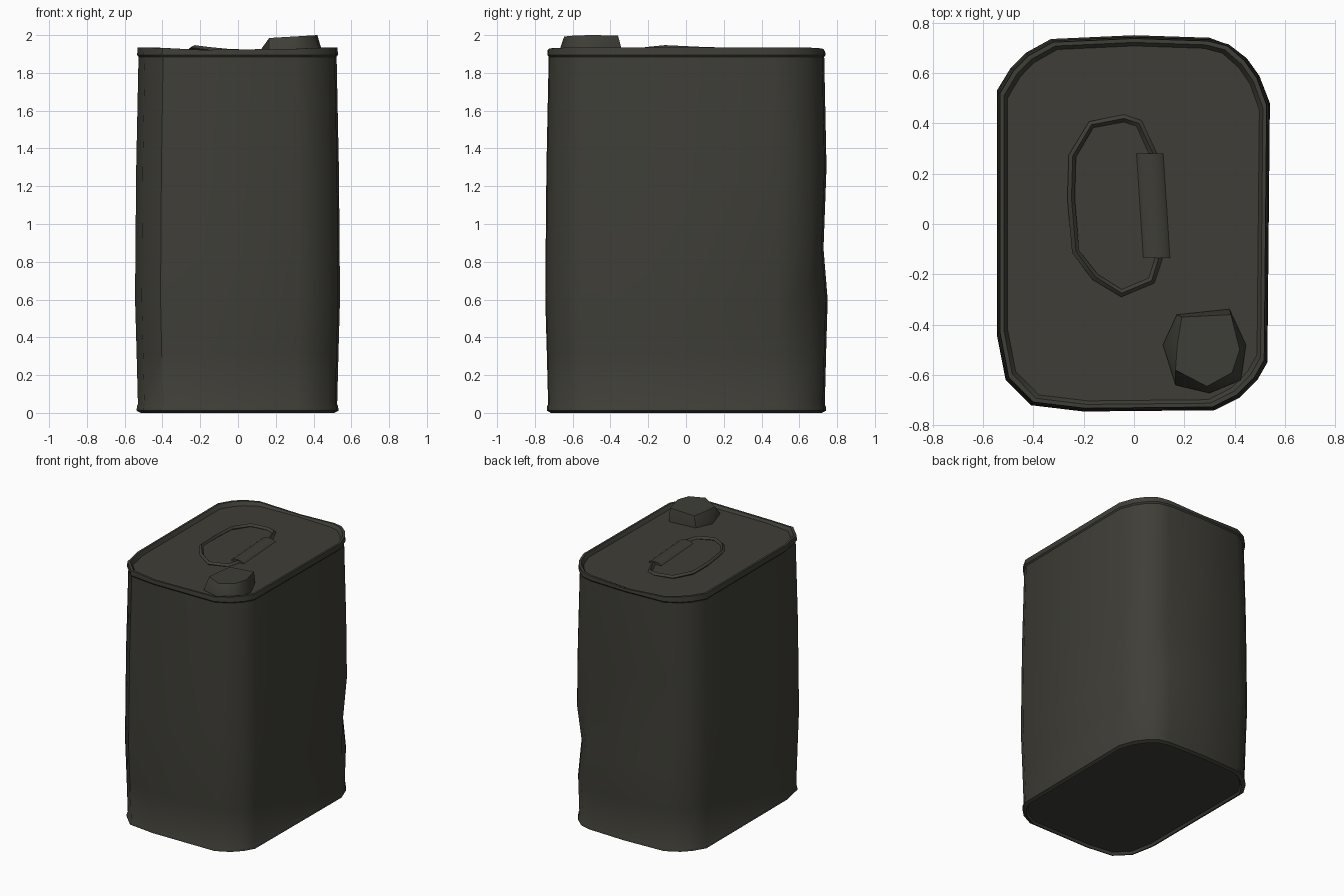
import bpy, bmesh, math

if "Cube" in bpy.data.objects:
    bpy.data.objects.remove(bpy.data.objects["Cube"])

olive = bpy.data.materials.new("dark olive grey")
olive.diffuse_color = (0.049, 0.048, 0.038, 1)
olive.use_nodes = True
olive.node_tree.nodes["Principled BSDF"].inputs["Base Color"].default_value = olive.diffuse_color


def finish(obj, angle):
    obj.data.materials.clear()
    obj.data.materials.append(olive)
    bpy.ops.object.select_all(action='DESELECT')
    obj.select_set(True)
    bpy.context.view_layer.objects.active = obj
    bpy.ops.object.shade_smooth_by_angle(angle=math.radians(angle))


def loft(name, rings, angle):
    """Skin a stack of equal-length point rings and close both ends."""
    bm = bmesh.new()
    loops = [[bm.verts.new(p) for p in ring] for ring in rings]
    n = len(loops[0])
    for a, b in zip(loops, loops[1:]):
        for i in range(n):
            j = (i + 1) % n
            bm.faces.new((a[i], a[j], b[j], b[i]))
    bm.faces.new(loops[0][::-1])
    bm.faces.new(loops[-1])
    bmesh.ops.recalc_face_normals(bm, faces=bm.faces[:])
    mesh = bpy.data.meshes.new(name)
    bm.to_mesh(mesh)
    bm.free()
    obj = bpy.data.objects.new(name, mesh)
    bpy.context.collection.objects.link(obj)
    finish(obj, angle)
    return obj


# Can body: one outline repeated at several heights, with folded rims
outline = [(-0.2, -0.745), (0.32, -0.74), (0.42, -0.69), (0.49, -0.62), (0.53, -0.55),
           (0.54, 0.48), (0.50, 0.59), (0.45, 0.66), (0.38, 0.72), (0.3, 0.74),
           (0.0, 0.75), (-0.33, 0.735), (-0.43, 0.68), (-0.49, 0.62), (-0.545, 0.53),
           (-0.545, -0.44), (-0.51, -0.62), (-0.41, -0.72)]
RIM = None
levels = [(0.018, -0.04), (0.0, -0.03), (0.012, -0.008), (0.035, -0.01), (0.045, -0.015),
          (0.32, -0.008), (0.6, 0.0), (0.87, -0.002), (1.3, -0.006), (1.885, -0.018),
          (1.895, -0.011), (RIM, -0.013), (RIM, -0.028), (1.905, -0.042)]


def body_ring(z, grow):
    ring = []
    for x, y in outline:
        px, py = x * (1 + grow / 0.54), y * (1 + grow / 0.74)
        pz = 1.912 + 0.022 * min(1, abs(x) / 0.45) if z is RIM else z
        if z == 0.6 and x > 0.35 and y > 0.5:      # dented back corner
            px, py = px - 0.025, py - 0.025
        if z == 0.87 and y > 0.7:                  # dented back wall
            py -= 0.02
        ring.append((px, py, pz))
    return ring


loft("can_body", [body_ring(z, g) for z, g in levels], 35)

# Filler cap: crooked hexagonal frustum
cap_base = [(0.115, -0.48), (0.165, -0.64), (0.30, -0.672), (0.425, -0.62),
            (0.445, -0.48), (0.38, -0.338), (0.17, -0.36)]
cap_top = [(0.172, -0.48), (0.165, -0.58), (0.29, -0.645), (0.39, -0.59),
           (0.42, -0.50), (0.385, -0.36), (0.19, -0.37)]
loft("filler_cap", [[(x, y, 1.90) for x, y in cap_base],
                    [(x, y, 1.915) for x, y in cap_base],
                    [(x, y, 1.985 + 0.06 * (x - 0.17)) for x, y in cap_top]], 50)

# Wire handle ring, lying slightly tilted on the lid
wire = [(0.075, 0.28, 1.907), (0.02, 0.40, 1.907), (-0.04, 0.42, 1.908),
        (-0.17, 0.395, 1.912), (-0.245, 0.27, 1.918), (-0.25, 0.10, 1.922),
        (-0.232, -0.11, 1.932), (-0.155, -0.21, 1.922), (-0.05, -0.275, 1.912),
        (0.07, -0.225, 1.908), (0.10, -0.13, 1.907)]
curve = bpy.data.curves.new("handle_wire", 'CURVE')
curve.dimensions = '3D'
curve.bevel_depth = 0.015
curve.bevel_resolution = 0
spline = curve.splines.new('POLY')
spline.points.add(len(wire) - 1)
for point, co in zip(spline.points, wire):
    point.co = (*co, 1)
spline.use_cyclic_u = True
handle = bpy.data.objects.new("handle_wire", curve)
bpy.context.collection.objects.link(handle)
bpy.ops.object.select_all(action='DESELECT')
handle.select_set(True)
bpy.context.view_layer.objects.active = handle
bpy.ops.object.convert(target='MESH')
finish(bpy.context.view_layer.objects.active, 50)


# Handle grip: flattened sleeve around the wire
def grip_ring(cx, cy):
    return [(cx + 0.053 * math.cos(a), cy, 1.907 + 0.018 * math.sin(a))
            for a in (math.tau * i / 8 for i in range(8))]


loft("handle_grip", [grip_ring(0.063, 0.28), grip_ring(0.09, -0.135)], 50)
